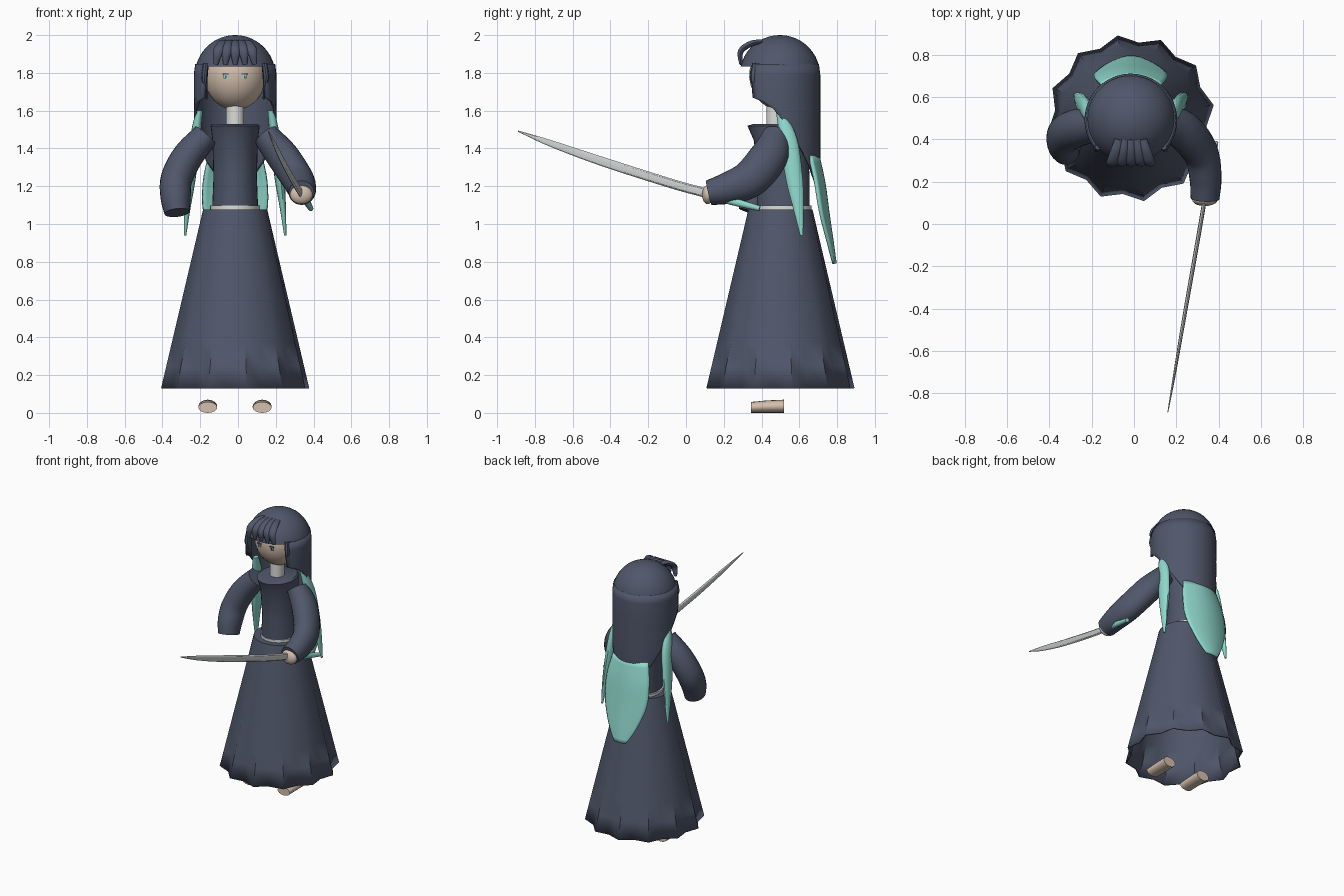
import bpy, bmesh
from math import sin, cos, pi, radians, sqrt
from mathutils import Vector, Matrix

if "Cube" in bpy.data.objects:
    bpy.data.objects.remove(bpy.data.objects["Cube"], do_unlink=True)

CX, CY = -0.015, 0.5      # body axis


def material(name, rgb):
    m = bpy.data.materials.new(name)
    m.use_nodes = True
    col = (*rgb, 1)
    m.diffuse_color = col
    m.node_tree.nodes["Principled BSDF"].inputs["Base Color"].default_value = col
    return m


SLATE = material("slate_navy", (0.08, 0.095, 0.145))
TEAL = material("teal", (0.28, 0.70, 0.62))
SKIN = material("skin", (0.66, 0.52, 0.42))
WHITE = material("off_white", (0.72, 0.72, 0.71))
STEEL = material("steel", (0.62, 0.64, 0.64))


def finish(bm, name, mat, thick=0, angle=40):
    bmesh.ops.recalc_face_normals(bm, faces=bm.faces)
    me = bpy.data.meshes.new(name)
    bm.to_mesh(me)
    bm.free()
    me.materials.append(mat)
    ob = bpy.data.objects.new(name, me)
    bpy.context.collection.objects.link(ob)
    if thick:
        mod = ob.modifiers.new("thickness", "SOLIDIFY")
        mod.thickness, mod.offset = thick, 0
    bpy.ops.object.select_all(action="DESELECT")
    ob.select_set(True)
    bpy.context.view_layer.objects.active = ob
    bpy.ops.object.shade_smooth_by_angle(angle=radians(angle))
    return ob


def loft(name, rings, mat, closed=True, caps=(True, True), thick=0, angle=40):
    bm = bmesh.new()
    rows = [[bm.verts.new(p) for p in r] for r in rings]
    n = len(rows[0])
    for a, b in zip(rows, rows[1:]):
        for i in range(n if closed else n - 1):
            j = (i + 1) % n
            bm.faces.new((a[i], a[j], b[j], b[i]))
    for flag, row in zip(caps, (rows[0], rows[-1])):
        if flag and closed:
            bm.faces.new(row)
    return finish(bm, name, mat, thick, angle)


def ring(c, u, v, n=20):
    return [Vector(c) + u * cos(2 * pi * i / n) + v * sin(2 * pi * i / n) for i in range(n)]


def stack(name, rows, mat, n=24, **kw):
    """Rows of (x, y, z, half width in x, half depth in y)."""
    return loft(name, [ring(r[:3], Vector((r[3], 0, 0)), Vector((0, r[4], 0)), n)
                       for r in rows], mat, **kw)


def smooth(rows, steps=5):
    """Catmull-Rom resampling of any equal-length tuples."""
    P = [Vector(r) for r in rows]
    P = [2 * P[0] - P[1]] + P + [2 * P[-1] - P[-2]]
    out = []
    for a, b, c, d in zip(P, P[1:], P[2:], P[3:]):
        for k in range(steps):
            t = k / steps
            out.append(0.5 * (2 * b + (c - a) * t + (2 * a - 5 * b + 4 * c - d) * t * t
                              + (3 * b - a - 3 * c + d) * t ** 3))
    return out + [P[-2]]


def tube(name, rows, mat, ref, n=16, steps=5, **kw):
    """Rows of (x, y, z, radius along ref, radius across)."""
    rows = smooth([Vector(r) for r in rows], steps)
    pts = [Vector(r[:3]) for r in rows]
    rings = []
    for i, r in enumerate(rows):
        t = (pts[min(i + 1, len(pts) - 1)] - pts[max(i - 1, 0)]).normalized()
        v = t.cross(Vector(ref)).normalized()
        rings.append(ring(pts[i], v.cross(t) * r[3], v * r[4], n))
    return loft(name, rings, mat, **kw)


# Pleated skirt, open at the hem
rings = []
for k in range(9):
    t = k / 8
    row = []
    for i in range(24):
        a = radians(9 + i * 15)
        r = 0.168 + (0.225 if i % 2 == 0 else 0.188) * t
        row.append((CX + r * cos(a), CY + r * sin(a), 1.075 - 0.945 * t))
    rings.append(row)
loft("skirt", rings, SLATE, caps=(True, False), thick=0.008, angle=50)

# Torso, belt and neck
stack("torso", [(CX, 0.515, 1.07, 0.122, 0.14), (CX, 0.515, 1.25, 0.115, 0.14),
                (CX, 0.50, 1.44, 0.12, 0.14), (CX, 0.48, 1.52, 0.13, 0.155),
                (CX, 0.49, 1.53, 0.12, 0.13)], SLATE, n=32)
stack("belt", [(CX, 0.518, z, 0.132, 0.147) for z in (1.07, 1.097)], WHITE, n=32)
stack("neck", [(CX, 0.475, z, 0.048, 0.05) for z in (1.51, 1.64)], WHITE)

# Head, egg shaped with a longer chin
bm = bmesh.new()
bmesh.ops.create_uvsphere(bm, u_segments=32, v_segments=20, radius=0.165)
for v in bm.verts:
    if v.co.z < 0:
        v.co.z *= 1.13
bmesh.ops.translate(bm, verts=bm.verts, vec=(CX, CY, 1.79))
finish(bm, "head", SKIN)


def plate(name, c, size, mat):
    bm = bmesh.new()
    bmesh.ops.create_cube(bm, size=1, matrix=Matrix.Translation(c) @ Matrix.Diagonal((*size, 1)))
    finish(bm, name, mat)


# Eyes: dark lash line and teal iris
for side, s in (("right", -1), ("left", 1)):
    x = CX + s * 0.05
    plate(side + "_iris", (x, 0.341, 1.78), (0.022, 0.008, 0.022), TEAL)
    plate(side + "_lash", (x, 0.340, 1.794), (0.034, 0.009, 0.007), SLATE)
    plate(side + "_pupil", (x, 0.337, 1.78), (0.008, 0.008, 0.014), SLATE)

# Hair cap over the crown
R = 0.213
cap = []
for k in range(11):
    z = R * cos(radians(2 + 75 * k / 10))
    r = sqrt(R * R - z * z)
    cap.append((CX, 0.497, 1.787 + z, r, r))
stack("hair_cap", cap, SLATE, n=40, caps=(True, True))

# Long back hair wrapping the sides, narrowing to the tips
rings = []
for z, r, half in ((1.845, 0.204, 132), (1.79, 0.211, 132), (1.67, 0.211, 130), (1.65, 0.211, 115),
                   (1.61, 0.211, 98), (1.55, 0.211, 85), (1.45, 0.211, 66),
                   (1.33, 0.211, 44), (1.22, 0.205, 20)):
    rings.append([(CX + r * sin(radians(half * k / 16)), 0.492 + r * cos(radians(half * k / 16)), z)
                  for k in range(-16, 17)])
loft("back_hair", rings, SLATE, closed=False, thick=0.016)

# Fringe strands curling over the forehead
for i in range(5):
    x = (i - 2) * 0.047
    tube("fringe_strand", [(CX + x * 0.6, 0.40, 1.965, 0.02, 0.012),
                           (CX + x * 0.75, 0.345, 1.955, 0.026, 0.016),
                           (CX + x * 0.95, 0.290, 1.915, 0.027, 0.016),
                           (CX + x * 1.1, 0.290, 1.845, 0.012, 0.008)],
         SLATE, (1, 0, 0), n=10, steps=4)

# Face-framing strands and teal side locks
for side, s in (("right", -1), ("left", 1)):
    for k in range(2):
        tube(side + "_face_strand", [(CX + s * 0.155, 0.365 + k * 0.02, 1.85, 0.015, 0.015),
                                     (CX + s * 0.163, 0.36 + k * 0.02, 1.77 - k * 0.04, 0.02, 0.015),
                                     (CX + s * 0.15, 0.37 + k * 0.02, 1.71 - k * 0.05, 0.005, 0.005)],
             SLATE, (0, 1, 0), n=8, steps=4)
    stack(side + "_side_lock", smooth([(CX + s * 0.19, 0.497, 1.60, 0.018, 0.022),
                                       (CX + s * 0.212, 0.543, 1.45, 0.028, 0.047),
                                       (CX + s * 0.235, 0.573, 1.24, 0.026, 0.046),
                                       (CX + s * 0.253, 0.595, 1.08, 0.016, 0.028),
                                       (CX + s * 0.265, 0.612, 0.94, 0.006, 0.008)]),
          TEAL, n=14)

# Teal hair tip: a shallow curved blade down the back
rings = []
for z, y, w, sag in smooth([(1.36, 0.70, 0.14, 0.045), (1.22, 0.73, 0.168, 0.045),
                            (1.06, 0.752, 0.166, 0.04), (0.90, 0.775, 0.11, 0.022),
                            (0.79, 0.79, 0.045, 0.008)], 4):
    rings.append([(CX + w * k / 8, y - sag * (k / 8) ** 2, z) for k in range(-8, 9)])
loft("back_hair_tip", rings, TEAL, closed=False, thick=0.016)

# Sleeves
tube("left_sleeve", [(0.145, 0.48, 1.47, 0.07, 0.075), (0.235, 0.44, 1.36, 0.085, 0.10),
                     (0.315, 0.34, 1.24, 0.082, 0.10), (0.338, 0.22, 1.19, 0.076, 0.084),
                     (0.336, 0.12, 1.165, 0.068, 0.066)], SLATE, (1, 0, 0), n=24)
tube("right_sleeve", [(-0.17, 0.47, 1.47, 0.075, 0.07), (-0.265, 0.455, 1.36, 0.09, 0.082),
                      (-0.325, 0.425, 1.24, 0.092, 0.084), (-0.33, 0.38, 1.14, 0.088, 0.08),
                      (-0.322, 0.355, 1.06, 0.078, 0.068)], SLATE, (0, 1, 0), n=24)

# Sword hand
bm = bmesh.new()
bmesh.ops.create_uvsphere(bm, u_segments=20, v_segments=12, radius=1)
bmesh.ops.transform(bm, verts=bm.verts, matrix=Matrix.Translation((0.335, 0.115, 1.155))
                    @ Matrix.Diagonal((0.06, 0.03, 0.05, 1)))
finish(bm, "left_hand", SKIN)

# Sword: gently curved blade and teal grip
tube("sword_blade", [(0.335, 0.12, 1.16, 0.025, 0.010), (0.301, -0.08, 1.215, 0.025, 0.010),
                     (0.236, -0.45, 1.333, 0.024, 0.009), (0.190, -0.72, 1.428, 0.017, 0.006),
                     (0.160, -0.89, 1.492, 0.003, 0.002)], STEEL, (0, 0, 1), n=8, angle=30)
tube("sword_grip", [(0.34, 0.10, 1.165, 0.022, 0.018), (0.362, 0.24, 1.122, 0.021, 0.018),
                    (0.385, 0.39, 1.082, 0.014, 0.014)], TEAL, (0, 0, 1), n=12)

# Feet
for side, x in (("right", -0.16), ("left", 0.128)):
    X = Vector((1, 0, 0))
    loft(side + "_foot", [ring((x, y, h), X * 0.05, Vector((0, 0, h)), 16)
                          for y, h in ((0.345, 0.029), (0.43, 0.033), (0.52, 0.035))], SKIN)
